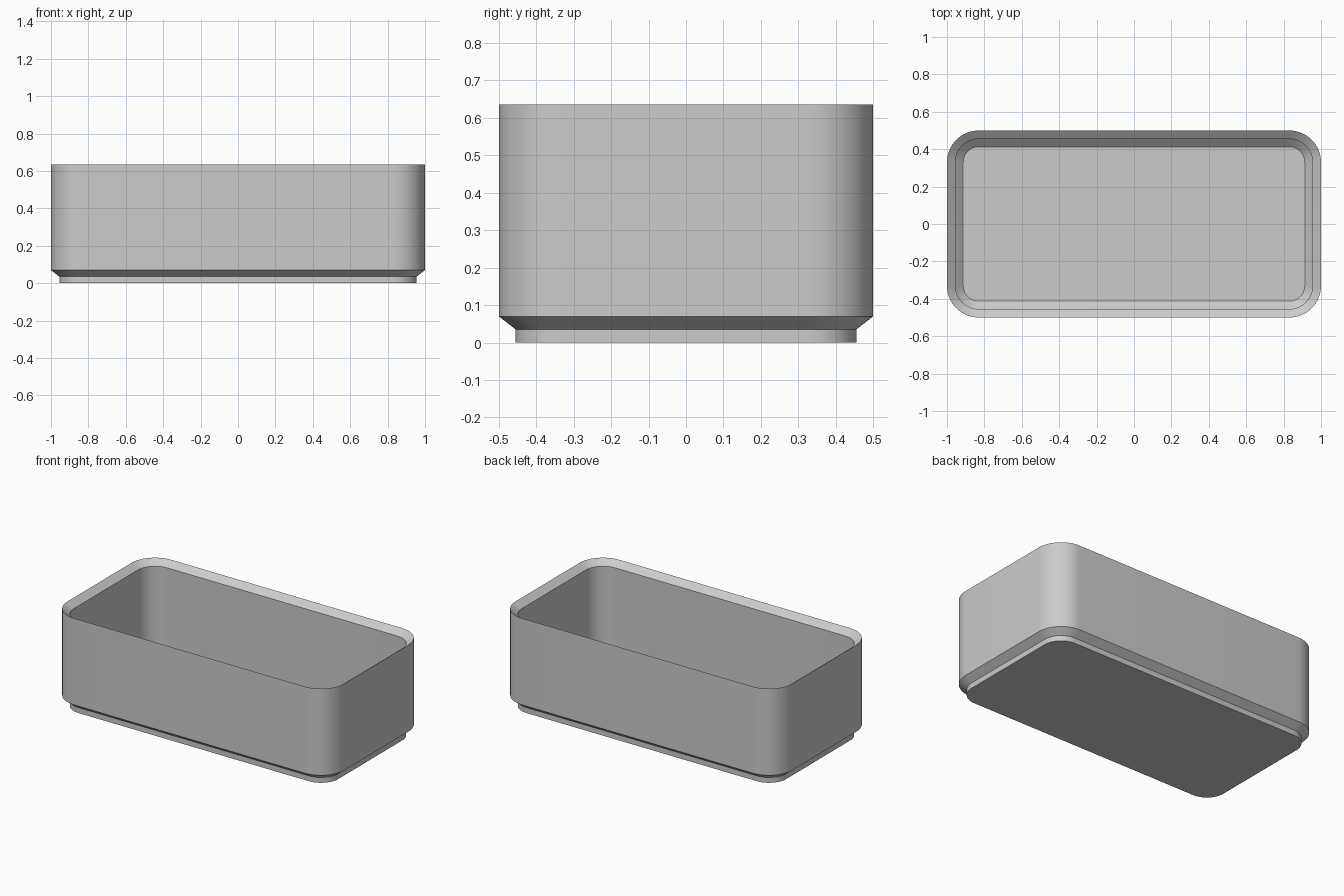
import bpy
import bmesh
from math import cos, sin, pi, radians

cube = bpy.data.objects.get("Cube")
if cube:
    bpy.data.objects.remove(cube, do_unlink=True)

HALF_X, HALF_Y, RADIUS = 1.0, 0.5, 0.17
HEIGHT = 0.635
WALL = 0.045
CORNER_STEPS = 16

# Cross-section as (inset from the outer wall, height): base, outside, rim, inside
PROFILE = [
    (WALL, 0), (WALL, 0.035), (0, 0.07), (0, HEIGHT),
    (WALL, HEIGHT - 0.035), (WALL, 0.09), (2 * WALL - 0.003, 0.053),
]


def rounded_ring(bm, inset, z):
    """Rounded rectangle of vertices, moved inwards by the inset."""
    r = RADIUS - inset
    ring = []
    for corner, (sx, sy) in enumerate([(1, 1), (-1, 1), (-1, -1), (1, -1)]):
        for i in range(CORNER_STEPS + 1):
            a = (corner + i / CORNER_STEPS) * pi / 2
            x = sx * (HALF_X - RADIUS) + r * cos(a)
            y = sy * (HALF_Y - RADIUS) + r * sin(a)
            ring.append(bm.verts.new((x, y, z)))
    return ring


def make_material(name, color):
    mat = bpy.data.materials.new(name)
    mat.use_nodes = True
    mat.diffuse_color = color
    mat.node_tree.nodes["Principled BSDF"].inputs["Base Color"].default_value = color
    return mat


# Open box: rings bridged along the cross-section, closed by underside and floor
bm = bmesh.new()
rings = [rounded_ring(bm, inset, z) for inset, z in PROFILE]
for low, high in zip(rings, rings[1:]):
    for i in range(len(low)):
        j = (i + 1) % len(low)
        bm.faces.new((low[i], low[j], high[j], high[i]))
bm.faces.new(reversed(rings[0]))
bm.faces.new(rings[-1])
bmesh.ops.recalc_face_normals(bm, faces=bm.faces)

mesh = bpy.data.meshes.new("stacking_box")
bm.to_mesh(mesh)
bm.free()
mesh.materials.append(make_material("light grey", (0.6, 0.6, 0.6, 1)))

box = bpy.data.objects.new("stacking_box", mesh)
bpy.context.collection.objects.link(box)
bpy.ops.object.select_all(action="DESELECT")
box.select_set(True)
bpy.context.view_layer.objects.active = box
bpy.ops.object.shade_smooth_by_angle(angle=radians(30))
